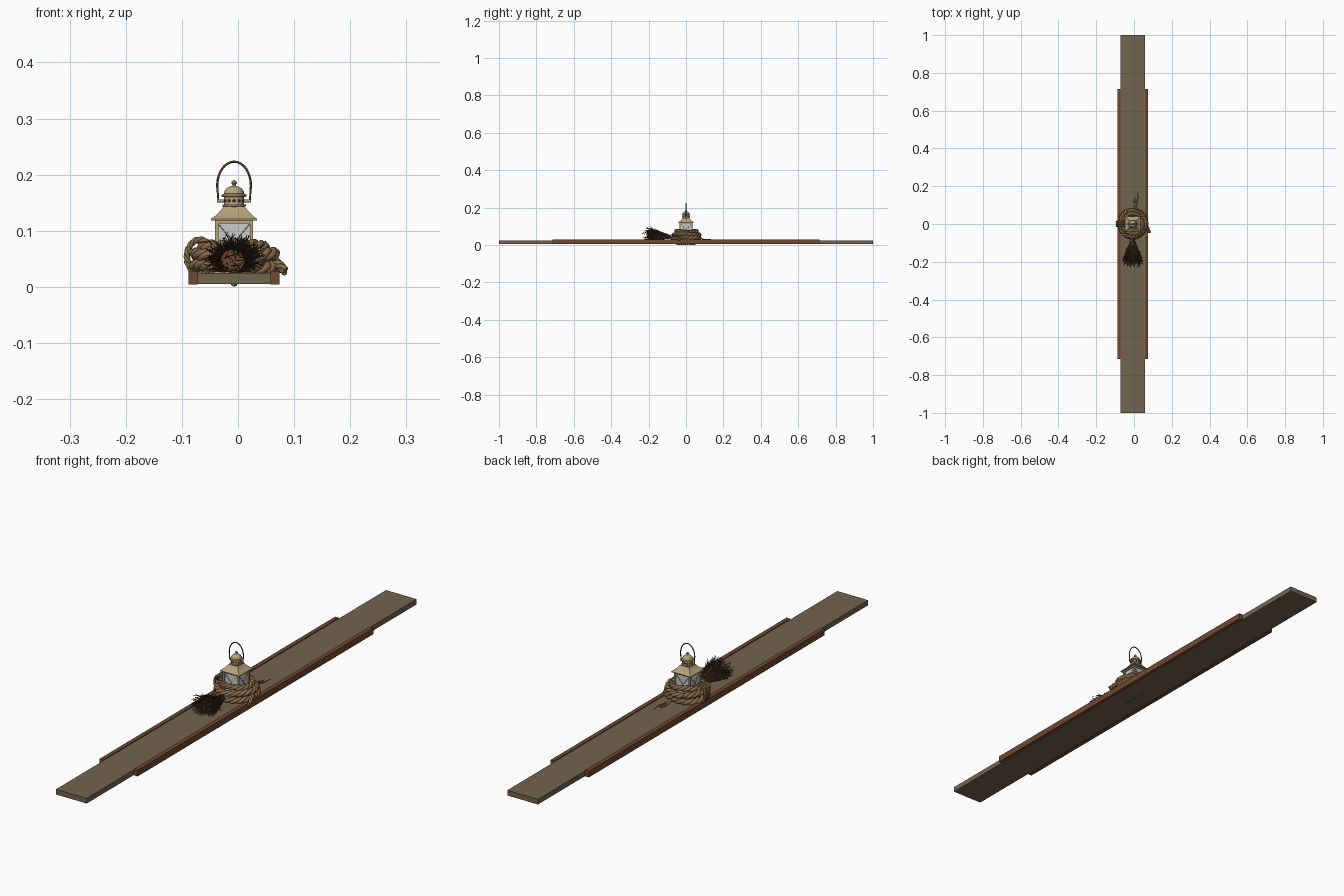
import bpy, bmesh, math, random
from mathutils import Vector

if "Cube" in bpy.data.objects:
    bpy.data.objects.remove(bpy.data.objects["Cube"])
random.seed(4)
CX = -0.007
pi = math.pi

def mat(name, *c):
    m = bpy.data.materials.new(name)
    m.diffuse_color = (*c, 1)
    m.use_nodes = True
    m.node_tree.nodes["Principled BSDF"].inputs["Base Color"].default_value = m.diffuse_color
    return m

WOOD = mat("grey_wood", .17, .125, .075)
RAIL = mat("red_wood", .16, .065, .028)
BRASS = mat("brass", .46, .36, .19)
DARK = mat("dark_metal", .1, .06, .03)
GLASS = mat("pale_glass", .6, .61, .6)
ROPE = mat("rope", .25, .15, .07)
TWIG = mat("twig", .08, .04, .018)

def box(name, x0, x1, y0, y1, z0, z1, m):
    bpy.ops.mesh.primitive_cube_add(size=1, location=((x0+x1)/2, (y0+y1)/2, (z0+z1)/2))
    o = bpy.context.object
    o.name = name
    o.scale = (x1-x0, y1-y0, z1-z0)
    o.data.materials.append(m)
    return o

def lathe(name, profile, sides, m, rot=0.0, smooth=True):
    # revolve (radius, height) pairs; with four sides this gives square forms
    bm = bmesh.new()
    rings = []
    for r, z in profile:
        rings.append([bm.verts.new((CX + r*math.cos(rot+2*pi*i/sides), r*math.sin(rot+2*pi*i/sides), z))
                      for i in range(sides)])
    for a, b in zip(rings, rings[1:]):
        for i in range(sides):
            j = (i+1) % sides
            bm.faces.new((a[i], a[j], b[j], b[i]))
    bm.faces.new(rings[0][::-1])
    bm.faces.new(rings[-1])
    me = bpy.data.meshes.new(name)
    bm.to_mesh(me)
    bm.free()
    o = bpy.data.objects.new(name, me)
    bpy.context.collection.objects.link(o)
    me.materials.append(m)
    if smooth:
        bpy.ops.object.select_all(action='DESELECT')
        o.select_set(True)
        bpy.context.view_layer.objects.active = o
        bpy.ops.object.shade_smooth_by_angle(angle=math.radians(40))
    return o

def square(name, profile, m):
    return lathe(name, [(w*math.sqrt(2), z) for w, z in profile], 4, m, pi/4, False)

def tubes(name, paths, radius, m, res=1, taper=None):
    cu = bpy.data.curves.new(name, 'CURVE')
    cu.dimensions = '3D'
    cu.bevel_depth = radius
    cu.bevel_resolution = res
    cu.use_fill_caps = True
    for p in paths:
        s = cu.splines.new('POLY')
        s.points.add(len(p)-1)
        for i, q in enumerate(p):
            s.points[i].co = (*q, 1)
            s.points[i].radius = 1 - (taper or 0)*i/(len(p)-1)
    cu.materials.append(m)
    o = bpy.data.objects.new(name, cu)
    bpy.context.collection.objects.link(o)
    bpy.ops.object.select_all(action='DESELECT')
    o.select_set(True)
    bpy.context.view_layer.objects.active = o
    bpy.ops.object.convert(target='MESH')
    return bpy.context.object

def rope(name, f, n, r, ref=(0, 0, 1)):
    # three twisted strands along path f(t), t from 0 to 1
    pts = [Vector(f(i/n)) for i in range(n+1)]
    strands = [[], [], []]
    d = 0
    for i, p in enumerate(pts):
        t = (pts[min(i+1, n)] - pts[max(i-1, 0)]).normalized()
        a = t.cross(Vector(ref)).normalized()
        b = a.cross(t)
        if i:
            d += (p - pts[i-1]).length
        for k in range(3):
            w = d/(r*5.5)*2*pi + k*2*pi/3
            strands[k].append(p + (a*math.cos(w) + b*math.sin(w))*r*.5)
    return tubes(name, strands, r*.55, ROPE)

# board and side rails
box("board", -.072, .058, -1, 1, .005, .025, WOOD)
box("rail_left", -.088, -.072, -.714, .714, .004, .028, RAIL)
box("rail_right", .058, .074, -.714, .714, .004, .028, RAIL)

# lantern body
square("lantern_base", [(.036, .025), (.036, .037), (.032, .041)], BRASS)
square("lantern_glass", [(.030, .041), (.030, .117)], GLASS)
for sx in (-1, 1):
    for sy in (-1, 1):
        x, y = CX + sx*.031, sy*.031
        box("corner_post", x-.003, x+.003, y-.003, y+.003, .038, .118, BRASS)
square("lantern_roof", [(.034, .113), (.034, .118), (.041, .118), (.041, .121), (.033, .127),
                        (.025, .135), (.019, .143)], BRASS)

# crossed wires on each pane
wires = []
for s in (-1, 1):
    for a, b in ((-1, 1), (1, -1)):
        wires.append([(CX+a*.029, s*.031, .045), (CX+b*.029, s*.031, .113)])
        wires.append([(CX+s*.031, a*.029, .045), (CX+s*.031, b*.029, .113)])
tubes("pane_wires", wires, .001, BRASS)

# chimney, dome and knob
lathe("chimney", [(.019, .142), (.021, .144), (.021, .147), (.018, .147), (.018, .160),
                  (.022, .161), (.022, .164), (.018, .166), (.017, .171), (.013, .176),
                  (.007, .179), (.003, .180), (.003, .182), (.005, .184), (.005, .187), (.002, .190)], 24, BRASS)
for i in range(12):
    a = 2*pi*i/12
    bpy.ops.mesh.primitive_uv_sphere_add(segments=8, ring_count=6, radius=.0028,
                                         location=(CX+.0175*math.cos(a), .0175*math.sin(a), .1535))
    bpy.context.object.name = "vent_hole"
    bpy.context.object.data.materials.append(DARK)

# carrying handle with its side lugs
arch = [(CX-.022, 0, .153), (CX-.028, 0, .153)]
arch += [(CX-.030*math.cos(pi*i/24), 0, .180+.043*math.sin(pi*i/24)) for i in range(25)]
arch += [(CX+.028, 0, .153), (CX+.022, 0, .153)]
tubes("handle", [arch], .002, DARK, 2)
tubes("handle_lugs", [[(CX-.030, 0, .153), (CX+.030, 0, .153)]], .003, BRASS, 2)

# coiled rope, three stacked turns
def coil(r, z, ph):
    def f(t):
        a = 2*pi*t + ph
        q = r + .002*math.sin(3*a+ph)
        return (CX+q*math.cos(a), .002+q*math.sin(a), z + .003*math.sin(2*a+ph))
    return f
rope("rope_coil_lower", coil(.071, .036, 0), 96, .012)
rope("rope_coil_middle", coil(.068, .056, 2), 96, .012)
rope("rope_coil_inner", coil(.050, .042, 1), 80, .011)
rope("rope_coil_upper", coil(.054, .072, 4), 80, .011)

# rope wrapped round the coil, loose end and the piece below the board
for y in (-.010, .001, .012):
    rope("rope_wrap", lambda t: (-.068+.023*math.cos(2*pi*t), y, .054+.030*math.sin(2*pi*t)), 40, .006, (0, 1, 0))
rope("rope_loose_end", lambda t: (.05+.032*t, .03-.075*t, .05-.022*t*t), 24, .009)
rope("rope_below", lambda t: (CX, -.05+.1*t, .0065), 24, .006)

# frayed stems behind the lantern
tails = []
for k in range(7):
    e = random.uniform(-.012, .025)
    l = random.uniform(.12, .178)
    tails.append([(CX+.012, .07, .035), (.006+e*.4, .10, .030), (.006+e*.7, (l+.1)/2, .029), (.012+e*.4, l, .027)])
tubes("frayed_stems", tails, .0022, ROPE, 0, .5)

# twig bundle: solid core and fanned twigs
bpy.ops.mesh.primitive_cone_add(vertices=14, radius1=.021, radius2=.007, depth=.11,
                                location=(CX-.003, -.135, .046), rotation=(-pi/2, 0, 0))
core = bpy.context.object
core.name = "twig_core"
core.data.materials.append(RAIL)
twigs = []
for k in range(330):
    a = random.uniform(0, 2*pi)
    s = math.sqrt(random.random())
    L = random.uniform(.6, 1)*(1-.22*s*s)
    end = Vector((CX+.066*s*math.cos(a)*L*1.2, -.085-.152*L, max(.028, .053+.046*s*math.sin(a)*L*1.2)))
    st = Vector((CX+.008*math.cos(a), -.082, .043+.008*math.sin(a)))
    path = [st]
    for t in (.3, .55, .8, 1):
        p = st.lerp(end, t)
        j = .004*t
        p += Vector([random.uniform(-j, j) for _ in range(3)])
        p.z = max(p.z, .027)
        path.append(p)
    twigs.append(path)
    for t in (2, 3):   # short side shoots
        d = Vector((random.uniform(-.014, .014), -random.uniform(.006, .018), random.uniform(-.010, .014)))
        q = path[t] + d
        q.z = max(q.z, .027)
        twigs.append([path[t], q])
tubes("twig_bundle", twigs, .0011, TWIG, 0, .5)
